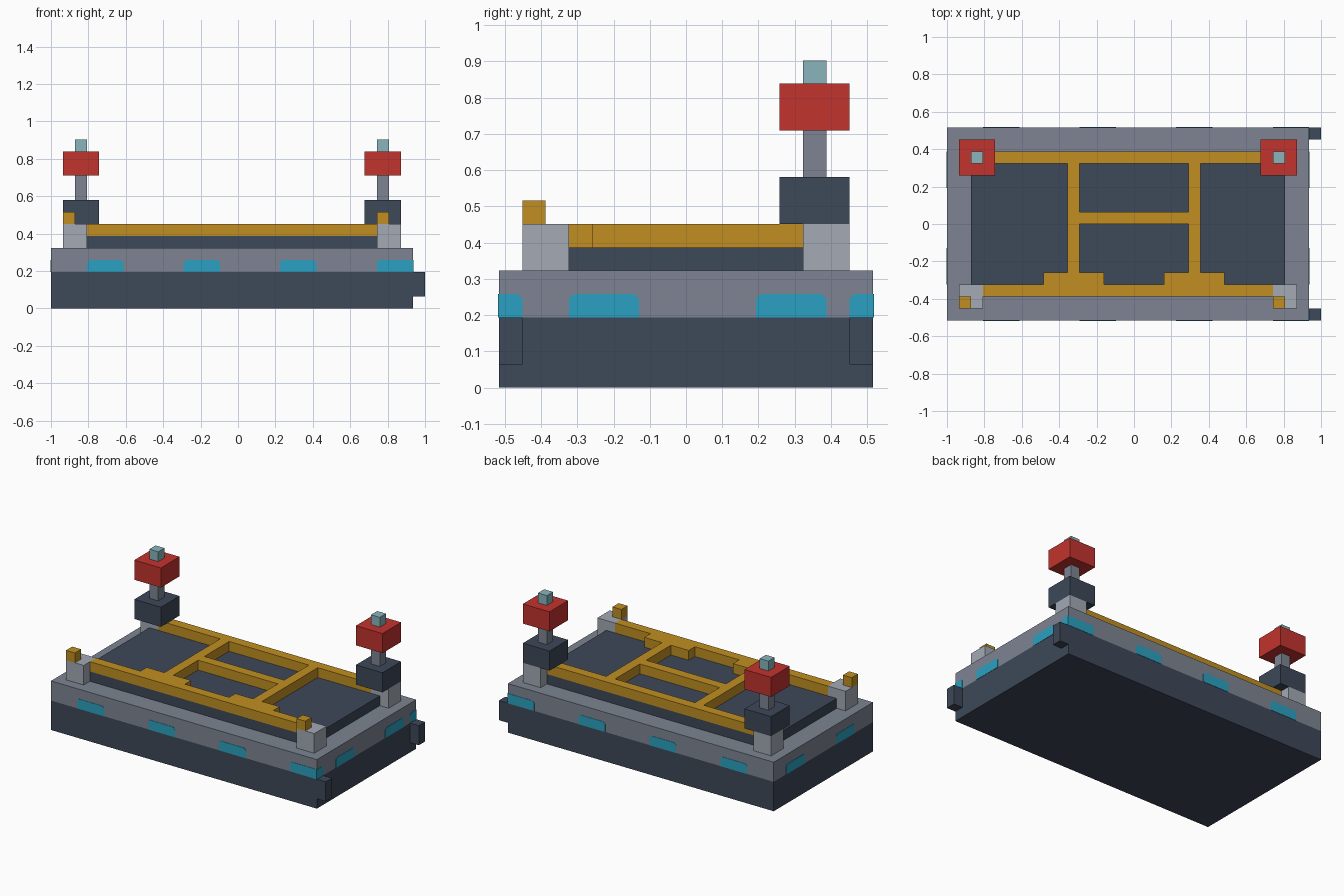
import bpy
import bmesh

cube = bpy.data.objects.get("Cube")
if cube:
    bpy.data.objects.remove(cube)

U = 2 / 31           # one block
OX, OY = -15.5, -8   # block grid origin


def linear(c):
    c /= 255
    return c / 12.92 if c <= 0.04045 else ((c + 0.055) / 1.055) ** 2.4


def material(name, r, g, b):
    m = bpy.data.materials.new(name)
    m.use_nodes = True
    col = (linear(r), linear(g), linear(b), 1)
    m.diffuse_color = col
    bsdf = next(n for n in m.node_tree.nodes if n.type == 'BSDF_PRINCIPLED')
    bsdf.inputs["Base Color"].default_value = col
    bsdf.inputs["Roughness"].default_value = 0.8
    return m


DARK = material("dark slate", 61, 72, 88)
GREY = material("mid grey", 125, 132, 146)
LIGHT = material("light grey", 163, 170, 181)
YELLOW = material("ochre yellow", 193, 143, 34)
RED = material("signal red", 194, 51, 45)
TEAL = material("pale teal", 136, 181, 188)
CYAN = material("bright cyan", 43, 160, 193)


def finish(name, bm, mat):
    bmesh.ops.recalc_face_normals(bm, faces=bm.faces)
    me = bpy.data.meshes.new(name)
    bm.to_mesh(me)
    bm.free()
    me.materials.append(mat)
    ob = bpy.data.objects.new(name, me)
    bpy.context.collection.objects.link(ob)
    return ob


def blocks(name, mat, *boxes):
    """One object from boxes (x0, x1, y0, y1, z0, z1) in block units."""
    bm = bmesh.new()
    for x0, x1, y0, y1, z0, z1 in boxes:
        vs = bmesh.ops.create_cube(bm, size=1)["verts"]
        for v in vs:
            v.co.x = (x0 + (v.co.x + 0.5) * (x1 - x0) + OX) * U
            v.co.y = (y0 + (v.co.y + 0.5) * (y1 - y0) + OY) * U
            v.co.z = (z0 + (v.co.z + 0.5) * (z1 - z0)) * U
    return finish(name, bm, mat)


def light_strip(name, axis, side, a, b, cut_a=True, cut_b=True):
    """Thin plate on a wall, from a to b along it, with clipped upper corners."""
    c = 0.2
    pts = [(a, 3), (b, 3)]
    pts += [(b, 4 - c), (b - c, 4)] if cut_b else [(b, 4)]
    pts += [(a + c, 4), (a, 4 - c)] if cut_a else [(a, 4)]
    bm = bmesh.new()
    wall = {'x': (0, 30), 'y': (0, 16)}[axis][side > 0]
    rings = []
    for d in (wall - side * 0.02, wall + side * 0.03):
        ring = []
        for t, z in pts:
            x, y = (d, t) if axis == 'x' else (t, d)
            ring.append(bm.verts.new(((x + OX) * U, (y + OY) * U, z * U)))
        bm.faces.new(ring)
        rings.append(ring)
    n = len(pts)
    for i in range(n):
        j = (i + 1) % n
        bm.faces.new((rings[0][i], rings[0][j], rings[1][j], rings[1][i]))
    finish(name, bm, CYAN)


# Platform layers
blocks("base", DARK, (0, 30, 0, 16, 0, 3))
blocks("platform_slab", GREY, (0, 30, 0, 16, 3, 5))
blocks("deck", DARK, (2, 28, 2, 14, 5, 6))
for label, y in (("front", 0), ("back", 15)):
    blocks(label + "_coupling", DARK, (30, 31, y, y + 1, 1, 3))

# Raised yellow frame on the deck
blocks("deck_frame", YELLOW,
       (3, 27, 2, 3, 6, 7), (3, 27, 13, 14, 6, 7),     # long rails
       (8, 13, 3, 4, 6, 7), (18, 23, 3, 4, 6, 7),      # widened feet
       (10, 11, 4, 13, 6, 7), (20, 21, 4, 13, 6, 7),   # cross bars
       (11, 20, 8, 9, 6, 7))                           # middle bar

# Corner posts and lamp towers
for label, x in (("right", 1), ("left", 27)):
    blocks(label + "_front_post", LIGHT, (x, x + 2, 1, 3, 5, 7))
    nub = x if label == "right" else 27
    blocks(label + "_front_marker", YELLOW, (nub, nub + 1, 1, 2, 7, 8))
    blocks(label + "_back_post", LIGHT, (x, x + 2, 13, 15, 5, 7))
    h = 1 if label == "right" else 26                  # tower block start
    s = h + 1                                          # stem start
    blocks(label + "_tower_block", DARK, (h, h + 3, 12, 15, 7, 9))
    blocks(label + "_tower_stem", GREY, (s, s + 1, 13, 14, 9, 11))
    blocks(label + "_tower_lamp", RED, (h, h + 3, 12, 15, 11, 13))
    blocks(label + "_tower_tip", TEAL, (s, s + 1, 13, 14, 13, 14))

# Cyan light strips around the slab, wrapping the +x corners
for label, side in (("front", -1), ("back", 1)):
    for i, a in enumerate((3, 11, 19, 27)):
        light_strip(f"{label}_light_{i + 1}", 'y', side, a, a + 3, True, a < 27)
for label, side in (("right", -1), ("left", 1)):
    for i, a in enumerate((3, 11)):
        light_strip(f"{label}_light_{i + 1}", 'x', side, a, a + 3)
light_strip("left_front_corner_light", 'x', 1, 0, 1, False, True)
light_strip("left_back_corner_light", 'x', 1, 15, 16, True, False)
